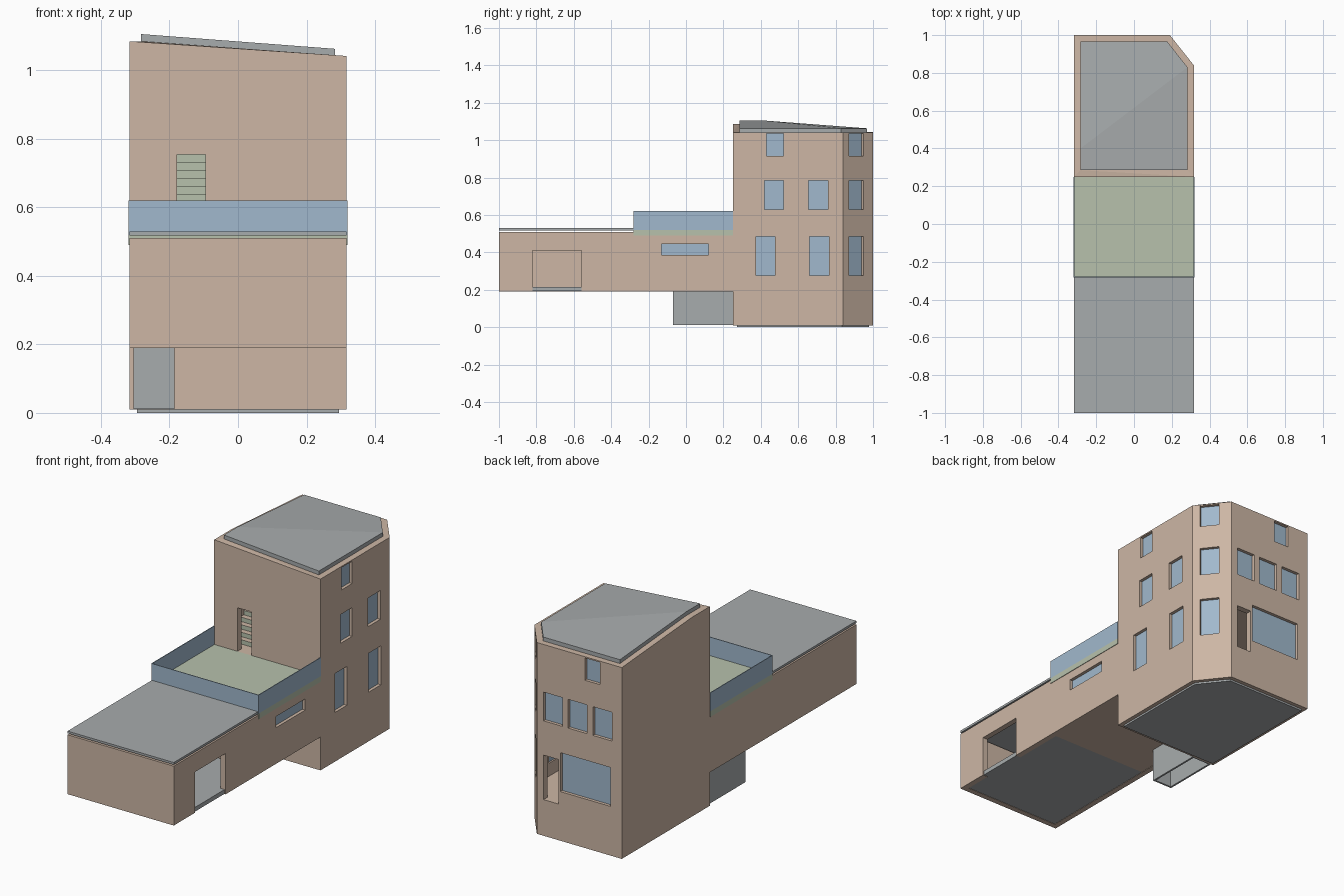
import bpy, bmesh, math
from mathutils import Matrix, Vector

if "Cube" in bpy.data.objects:
    bpy.data.objects.remove(bpy.data.objects["Cube"])


def material(name, rgb):
    m = bpy.data.materials.new(name)
    m.diffuse_color = (*rgb, 1)
    m.use_nodes = True
    m.node_tree.nodes["Principled BSDF"].inputs["Base Color"].default_value = m.diffuse_color
    return m


BRICK = material("warm_plaster", (0.61, 0.47, 0.375))
GREY = material("roof_grey", (0.39, 0.412, 0.418))
GLASS = material("window_blue", (0.355, 0.485, 0.61))
GREEN = material("terrace_green", (0.475, 0.535, 0.415))


def finish(name, bm, *mats):
    bmesh.ops.recalc_face_normals(bm, faces=bm.faces)
    me = bpy.data.meshes.new(name)
    bm.to_mesh(me)
    bm.free()
    for m in mats:
        me.materials.append(m)
    ob = bpy.data.objects.new(name, me)
    bpy.context.collection.objects.link(ob)
    return ob


def add_box(bm, x, y, z, mat=Matrix()):
    size = Vector((x[1] - x[0], y[1] - y[0], z[1] - z[0]))
    mid = Vector((x[0] + x[1], y[0] + y[1], z[0] + z[1])) / 2
    m = mat @ Matrix.Translation(mid) @ Matrix.Diagonal((*size, 1))
    return bmesh.ops.create_cube(bm, size=1, matrix=m)["verts"]


def box(name, mat, x, y, z):
    bm = bmesh.new()
    add_box(bm, x, y, z)
    return finish(name, bm, mat)


def ring(name, mat, outer, inner, z0, top):
    """Hollow wall ring between two outlines, top height given by a function of index."""
    bm = bmesh.new()
    n = len(outer)
    loops = []
    for pts, low in ((outer, True), (outer, False), (inner, False), (inner, True)):
        loops.append([bm.verts.new((p[0], p[1], z0 if low else top(i)))
                      for i, p in enumerate(pts)])
    for a in range(4):
        b = (a + 1) % 4
        for i in range(n):
            j = (i + 1) % n
            bm.faces.new((loops[a][i], loops[a][j], loops[b][j], loops[b][i]))
    bmesh.ops.triangulate(bm, faces=[f for f in bm.faces if abs(f.normal.z) < 2])
    return finish(name, bm, mat)


def slab(name, mat, pts, bottoms, tops, split):
    """Closed slab whose top is divided into the given index groups."""
    bm = bmesh.new()
    lo = [bm.verts.new((*p, z)) for p, z in zip(pts, bottoms)]
    hi = [bm.verts.new((*p, z)) for p, z in zip(pts, tops)]
    for i in range(len(pts)):
        j = (i + 1) % len(pts)
        bm.faces.new((lo[i], lo[j], hi[j], hi[i]))
    for group in split:
        bm.faces.new([hi[i] for i in group])
        bm.faces.new([lo[i] for i in reversed(group)])
    return finish(name, bm, mat)


def rect(x0, x1, y0, y1):
    return [(x0, y0), (x1, y0), (x1, y1), (x0, y1)]


def wall_frame(x, y, nx, ny):
    """Local x runs along the wall, local y points outwards."""
    return Matrix.Translation((x, y, 0)) @ Matrix.Rotation(math.atan2(ny, nx) - math.pi / 2, 4, "Z")


def cut_openings(wall, openings):
    bm = bmesh.new()
    for frame, w, z, _ in openings:
        add_box(bm, (-w / 2, w / 2), (-0.045, 0.045), z, frame)
    cutter = finish("opening_cutter", bm)
    cutter.hide_render = True
    mod = wall.modifiers.new("openings", "BOOLEAN")
    mod.operation, mod.solver, mod.object = "DIFFERENCE", "EXACT", cutter
    dg = bpy.context.evaluated_depsgraph_get()
    wall.data = bpy.data.meshes.new_from_object(wall.evaluated_get(dg))
    wall.modifiers.clear()
    bpy.data.objects.remove(cutter)


def add_panes(name, openings):
    bm = bmesh.new()
    for frame, w, z, glazed in openings:
        if glazed:
            add_box(bm, (-w / 2, w / 2), (-0.025, -0.017), z, frame)
    finish(name, bm, GLASS)


W = 0.317
LOW, MID, HIGH = (0.275, 0.485), (0.63, 0.785), (0.915, 1.035)

# tower walls with a chamfered corner and a sloping top
outer = [(-W, 0.25), (W, 0.25), (W, 0.84), (0.19, 1.0), (-W, 1.0), (-W, 0.4)]
inner = [(-0.283, 0.285), (0.283, 0.285), (0.283, 0.83), (0.175, 0.967), (-0.283, 0.967), (-0.283, 0.4)]
rise = [0.043, 0, 0, 0, 0, 0.043]
tower = ring("tower_walls", BRICK, outer, inner, 0.01, lambda i: 1.042 + rise[i])

# tower openings: frame, width, height range, glazed
holes = []
for y0, y1, z in ((0.375, 0.475, LOW), (0.66, 0.765, LOW), (0.42, 0.52, MID),
                  (0.655, 0.76, MID), (0.43, 0.52, HIGH)):
    holes.append((wall_frame(W, (y0 + y1) / 2, 1, 0), y1 - y0, z, True))
for z in (LOW, MID, HIGH):
    holes.append((wall_frame(0.261, 0.911, 0.16, 0.127), 0.098, z, True))
for x0, x1, z, glazed in ((-0.25, 0.05, LOW, True), (0.062, 0.15, (0.205, 0.445), False),
                          (-0.258, -0.145, MID, True), (-0.11, 0.003, MID, True),
                          (0.038, 0.15, MID, True), (-0.187, -0.096, HIGH, True)):
    holes.append((wall_frame((x0 + x1) / 2, 1.0, 0, 1), x1 - x0, z, glazed))
holes.append((wall_frame(-0.137, 0.25, 0, -1), 0.083, (0.52, 0.755), False))
cut_openings(tower, holes)
add_panes("tower_windows", holes)

# tower roof, folded along one diagonal
fold = [(0, 1, 2, 5), (5, 2, 3, 4)]
slab("tower_roof", GREY, inner, [1.03 + r for r in rise], [1.063 + r for r in rise], fold)

# tower plinth and inner floors
base = [(-0.295, 0.272), (0.295, 0.272), (0.295, 0.835), (0.18, 0.978), (-0.295, 0.978), (-0.295, 0.4)]
slab("tower_plinth", GREY, base, [0] * 6, [0.013] * 6, fold)
for k, z in enumerate((0.18, 0.495, 0.815)):
    slab(f"tower_floor_{k}", BRICK, inner, [z] * 6, [z + 0.025] * 6, fold)

# stair inside the terrace door, risers painted
bm = bmesh.new()
for i in range(12):
    add_box(bm, (-0.28, -0.09), (0.33 + i * 0.03, 0.36 + i * 0.03), (0.52, 0.543 + i * 0.0235))
bm.normal_update()
for f in bm.faces:
    f.material_index = 1 if f.normal.y < -0.5 else 0
finish("stair", bm, BRICK, GREEN)

# long wing
wing = ring("wing_walls", BRICK, rect(-W, W, -1, 0.25), rect(-W + 0.03, W - 0.03, -0.97, 0.22),
            0.19, lambda i: 0.51)
holes = [(wall_frame(W, -0.005, 1, 0), 0.25, (0.385, 0.445), True),
         (wall_frame(W, -0.69, 1, 0), 0.26, (0.15, 0.41), False)]
cut_openings(wing, holes)
add_panes("wing_window", holes)
box("garage_floor", GREY, (-0.29, 0.29), (-0.975, -0.28), (0.192, 0.215))
box("garage_threshold", GREY, (0.285, 0.312), (-0.82, -0.56), (0.192, 0.215))
box("garage_back_wall", BRICK, (-0.29, 0.29), (-0.28, -0.25), (0.192, 0.5))
box("wing_underside", BRICK, (-0.29, 0.29), (-0.28, 0.225), (0.192, 0.215))
box("wing_roof", GREY, (-W, W), (-1, -0.28), (0.518, 0.53))

# terrace deck and its parapet
box("terrace_deck", GREEN, (-0.32, 0.32), (-0.28, 0.25), (0.49, 0.52))
for side, x in (("left", -0.318), ("right", 0.318)):
    box(f"parapet_{side}", GLASS, (x - 0.002, x + 0.002), (-0.282, 0.25), (0.52, 0.62))
box("parapet_front", GLASS, (-0.32, 0.32), (-0.282, -0.278), (0.52, 0.62))

# entrance shaft under the wing
ring("entrance_shaft", GREY, rect(-0.305, -0.185, -0.07, 0.25), rect(-0.295, -0.195, -0.06, 0.24),
     0.012, lambda i: 0.192)
